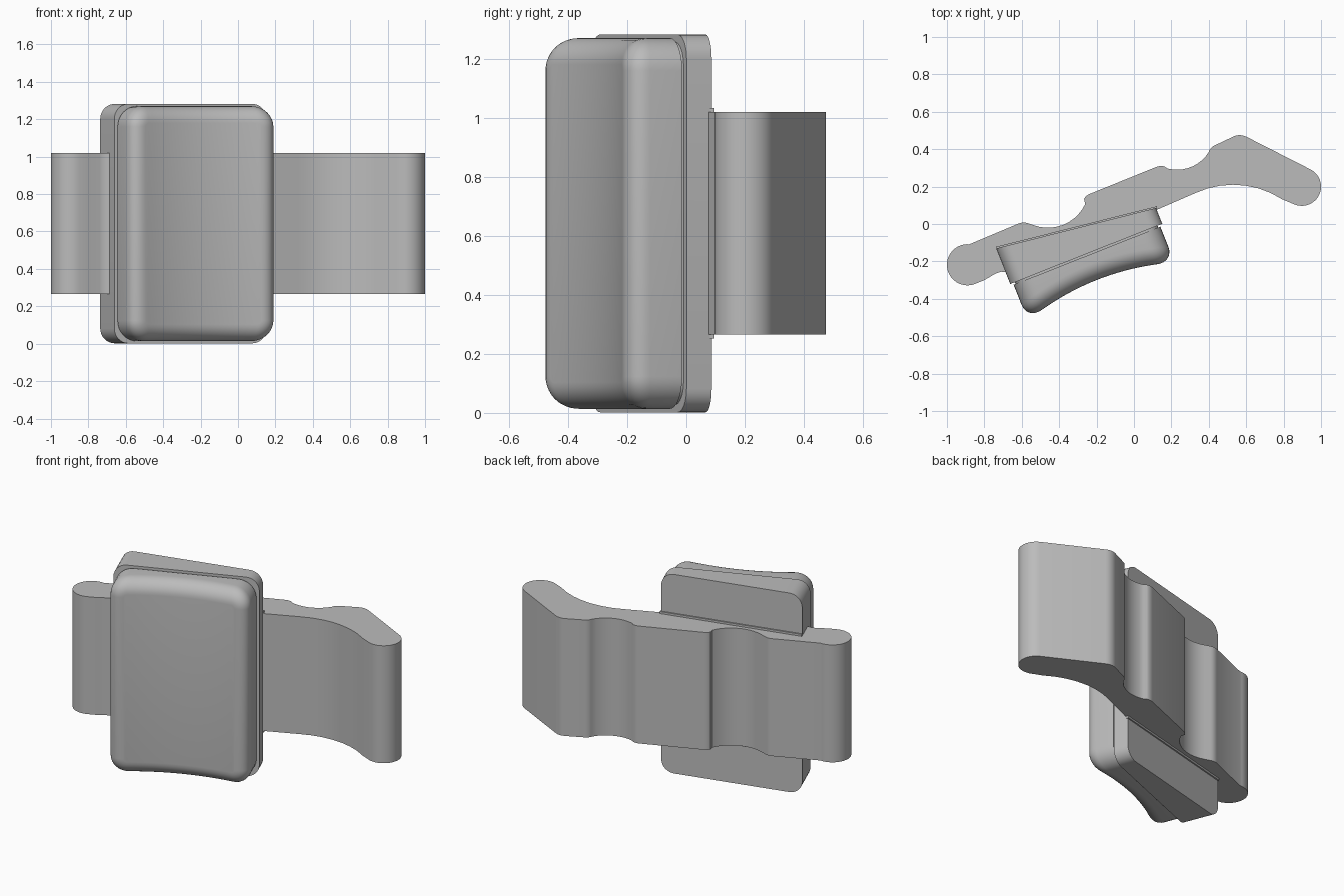
import bpy, bmesh, math
from mathutils import Vector

cube = bpy.data.objects.get("Cube")
if cube:
    bpy.data.objects.remove(cube)

grey = bpy.data.materials.new("plain grey")
grey.use_nodes = True
colour = (0.5, 0.5, 0.5, 1)
grey.diffuse_color = colour
grey.node_tree.nodes["Principled BSDF"].inputs["Base Color"].default_value = colour

MID_Z = 0.642
ORIGIN = Vector((-0.255, -0.16, MID_Z))
TILT = math.radians(21.6)
ALONG = Vector((math.cos(TILT), math.sin(TILT), 0))
OUT = Vector((math.sin(TILT), -math.cos(TILT), 0))


def finish(bm, name, angle=35):
    bmesh.ops.recalc_face_normals(bm, faces=bm.faces)
    mesh = bpy.data.meshes.new(name)
    bm.to_mesh(mesh)
    bm.free()
    mesh.materials.append(grey)
    ob = bpy.data.objects.new(name, mesh)
    bpy.context.collection.objects.link(ob)
    bpy.ops.object.select_all(action='DESELECT')
    ob.select_set(True)
    bpy.context.view_layer.objects.active = ob
    bpy.ops.object.shade_smooth_by_angle(angle=math.radians(angle))
    return ob


def arc(cx, cy, r, start, end):
    steps = max(4, int(abs(end - start) / 8))
    angles = [math.radians(start + (end - start) * i / steps) for i in range(steps + 1)]
    return [(cx + r * math.cos(a), cy + r * math.sin(a)) for a in angles]


def prism(name, outline, low, high):
    bm = bmesh.new()
    face = bm.faces.new([bm.verts.new((x, y, low)) for x, y in outline])
    side = bmesh.ops.extrude_face_region(bm, geom=[face])["geom"]
    bmesh.ops.translate(bm, vec=(0, 0, high - low),
                        verts=[v for v in side if isinstance(v, bmesh.types.BMVert)])
    return finish(bm, name)


def half_rect(hw, hh, r, corner=8, span=24):
    """Upper half of a rounded rectangle, left to right."""
    left = [(-hw + r - r * math.cos(i * math.pi / 2 / corner),
             hh - r + r * math.sin(i * math.pi / 2 / corner)) for i in range(corner + 1)]
    flat = [(-hw + r + (2 * hw - 2 * r) * i / span, hh) for i in range(1, span)]
    return left + flat + [(-u, v) for u, v in reversed(left)]


def loft(name, layers):
    """Skin rounded rectangles (half width, half height, radius, depth rule)."""
    bm = bmesh.new()
    rings = []
    for hw, hh, r, depth in layers:
        top = half_rect(hw, hh, r)
        rings.append([[bm.verts.new(ORIGIN + ALONG * u + OUT * depth(u) + Vector((0, 0, s * v)))
                       for u, v in top] for s in (1, -1)])
    n = len(rings[0][0])
    for (ta, ba), (tb, bb) in zip(rings, rings[1:]):
        loop_a, loop_b = ta + ba[::-1], tb + bb[::-1]
        for i in range(2 * n):
            j = (i + 1) % (2 * n)
            bm.faces.new((loop_a[i], loop_a[j], loop_b[j], loop_b[i]))
    for t, b in (rings[0], rings[-1]):
        for i in range(n - 1):
            bm.faces.new((t[i], t[i + 1], b[i + 1], b[i]))
    return finish(bm, name)


# Strap: wavy outline drawn from above
outline = (
    arc(-0.89, -0.218, 0.11, 85, 293)
    + [(-0.80, -0.30), (-0.74, -0.265), (-0.71, -0.255), (-0.67, -0.26), (-0.60, -0.22), (0.12, 0.075)]
    + arc(0.53, -0.27, 0.48, 115, 57)
    + arc(0.897, 0.2, 0.103, -115, 62)
    + arc(0.565, 0.395, 0.08, 62, 113)
    + arc(0.455, 0.365, 0.06, 113, 150)
    + arc(0.23, 0.49, 0.2, -32, -105)
    + arc(0.145, 0.24, 0.07, 75, 113)
    + arc(-0.215, 0.105, 0.06, 113, 150)
    + arc(-0.46, 0.2, 0.22, -25, -110)
    + arc(-0.59, -0.06, 0.068, 70, 113))
prism("strap", outline, 0.265, 1.02)

# Thin bead where the strap meets the backing plate
prism("strap_bead", [(-0.735, -0.135), (0.125, 0.08), (0.122, 0.095), (-0.738, -0.122)], 0.252, 1.033)


# Wedge-shaped backing plate and the recessed neck in front of it
def wedge(u):
    return -0.148 + 0.13 * u


def level(d):
    return lambda u: d


loft("backing_plate", [(0.437, 0.64, 0.08, wedge), (0.437, 0.64, 0.08, level(0))])
loft("neck", [(0.41, 0.615, 0.08, level(-0.01)), (0.41, 0.615, 0.08, level(0.02))])


# Front pad with a soft rim and a gently hollow face
def hollow(drop):
    return lambda u: 0.15 + 0.37 * u * u - drop


FILLET = 0.09
layers = [(0.422, 0.628, 0.11, level(0.01))]
for i in range(9):
    a = i * math.pi / 16
    inset = FILLET * (1 - math.cos(a))
    layers.append((0.422 - inset, 0.628 - inset, 0.11 - inset, hollow(FILLET * (1 - math.sin(a)))))
loft("front_pad", layers)
